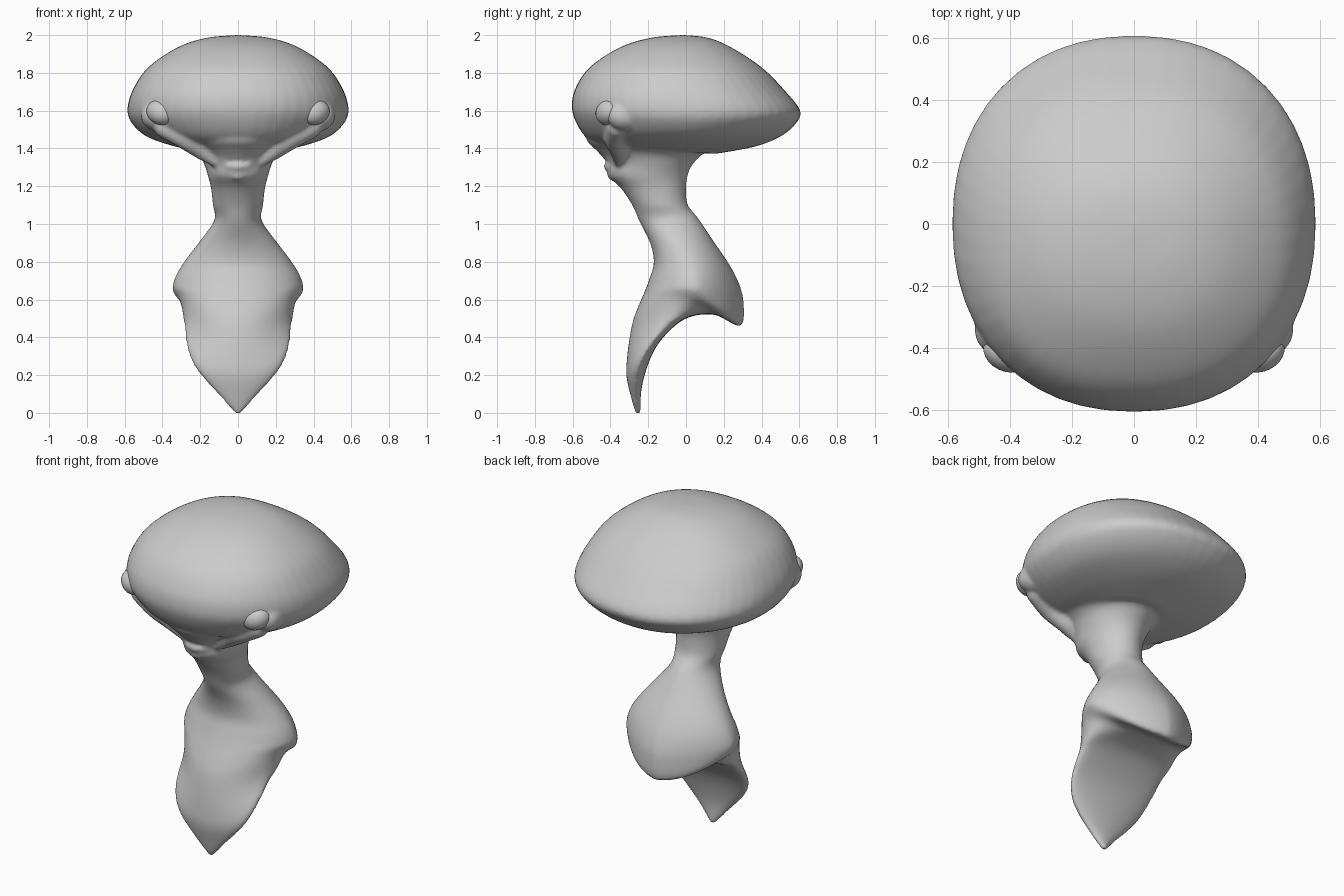
import bpy, bmesh
from math import sin, cos, pi, exp, copysign
from mathutils import Matrix, Vector, Euler

if "Cube" in bpy.data.objects:
    bpy.data.objects.remove(bpy.data.objects["Cube"])

bm = bmesh.new()


def spline(rows, steps=5):
    # Catmull-Rom through rows of numbers
    out = []
    for i in range(len(rows) - 1):
        a, b, c, d = (rows[max(0, min(len(rows) - 1, i + k))] for k in (-1, 0, 1, 2))
        for s in range(steps):
            t = s / steps
            out.append([0.5 * (2*q + (r-p)*t + (2*p-5*q+4*r-u)*t*t + (3*q-p-3*r+u)*t**3)
                        for p, q, r, u in zip(a, b, c, d)])
    return out + [list(rows[-1])]


def bump(z, mid, width):
    return exp(-((z - mid) / width) ** 2)


def loft(rows, n=48):
    # row: front y, front z, back y, back z, half width
    rings = []
    for fy, fz, by, bz, w in spline(rows):
        shift = .65 * bump(fz, .37, .16)          # flap rim sits towards the back
        lift = .11 * bump(fz, .56, .08)           # shoulder rim rises at the sides
        back = 2 - .5 * bump(fz, .62, .2)         # back of the bust is pointed
        ring = []
        for k in range(n):
            a = 2 * pi * k / n
            s, c = sin(a), cos(a)
            e = 2 / (2.2 if fz > 1.65 else 2 + .2 * bump(fz, 1.65, .15)) if c > 0 or fz > 1 else 2 / back
            x = copysign(abs(s) ** e, s)
            u = (1 - copysign(abs(c) ** e, c)) / 2
            u += shift * u * (1 - u)
            ring.append(bm.verts.new((max(w, .003) * x, fy + (by-fy)*u, fz + (bz-fz)*u + lift*x*x)))
        rings.append(ring)
    for r, q in zip(rings, rings[1:]):
        for k in range(n):
            bm.faces.new((r[k], r[(k+1) % n], q[(k+1) % n], q[k]))
    bm.faces.new(rings[0][::-1])
    bm.faces.new(rings[-1])


def blob(loc, size, rot=(0, 0, 0), target=None):
    m = Matrix.LocRotScale(Vector(loc), Euler(rot), Vector(size))
    bmesh.ops.create_uvsphere(target or bm, u_segments=24, v_segments=16, radius=1, matrix=m)


def ridge(*points):
    # mirrored fleshy ridge as a chain of overlapping balls: x, y, z, radius
    for x, y, z, r in spline(points, 6):
        for s in (1, -1):
            blob((s * x, y, z), (r, r, r))


# domed cranium
loft([(-.03, 2.0, .0, 2.0, .01), (-.19, 1.985, .12, 1.985, .17), (-.35, 1.935, .24, 1.935, .32),
      (-.51, 1.83, .40, 1.83, .475), (-.585, 1.72, .52, 1.71, .555),
      (-.605, 1.63, .605, 1.6, .585), (-.59, 1.555, .58, 1.53, .568), (-.54, 1.47, .50, 1.463, .49),
      (-.47, 1.42, .365, 1.41, .35), (-.36, 1.40, .16, 1.372, .2)])

# face and neck
neck = [(-.5, 1.6, .15, 1.6, .38), (-.53, 1.46, .14, 1.42, .29), (-.475, 1.39, .075, 1.36, .21),
        (-.42, 1.33, .025, 1.30, .178), (-.415, 1.26, .005, 1.24, .158), (-.345, 1.19, .0, 1.18, .142),
        (-.285, 1.1, .01, 1.1, .133), (-.245, 1.01, .065, 1.03, .125)]
# bust with its pointed front flap
bust = [(-.19, .90, .145, .91, .205), (-.17, .80, .22, .80, .285), (-.19, .72, .275, .70, .335),
        (-.22, .64, .305, .59, .348), (-.25, .57, .29, .46, .33), (-.28, .49, .15, .52, .298),
        (-.30, .39, .0, .50, .284), (-.313, .28, -.12, .40, .272), (-.315, .19, -.19, .285, .225),
        (-.29, .08, -.235, .13, .11), (-.265, -.01, -.24, .0, .012)]
loft(neck + bust)

# eye sockets and jaw-hinge bumps
for s in (1, -1):
    blob((s*.425, -.31, 1.575), (.085, .115, .085), (0, 0, s*.4))
    blob((s*.165, -.175, 1.385), (.04, .04, .04))

# cheek ridges
ridge((.39, -.365, 1.51, .055), (.28, -.375, 1.455, .06), (.19, -.355, 1.39, .05), (.12, -.355, 1.33, .028))
# lips
ridge((.0, -.425, 1.365, .022), (.06, -.405, 1.358, .022), (.115, -.355, 1.325, .018))
ridge((.0, -.42, 1.305, .02), (.05, -.40, 1.308, .02), (.10, -.355, 1.32, .014))
# chin fold
ridge((.0, -.40, 1.25, .018), (.06, -.37, 1.262, .018), (.11, -.32, 1.29, .014))

mesh = bpy.data.meshes.new("alien_bust")
bmesh.ops.recalc_face_normals(bm, faces=bm.faces)
bm.to_mesh(mesh)
body = bpy.data.objects.new("alien_bust", mesh)
bpy.context.collection.objects.link(body)

# fuse everything into one soft skin
rm = body.modifiers.new("fuse", 'REMESH')
rm.mode = 'VOXEL'
rm.voxel_size = .011
rm.use_smooth_shade = True
sm = body.modifiers.new("soften", 'SMOOTH')
sm.factor = .5
sm.iterations = 9

# eyeballs
eb = bmesh.new()
for s in (1, -1):
    blob((s*.41, -.415, 1.59), (.08, .06, .064), (0, -s*.35, s*.45), eb)
for f in eb.faces:
    f.smooth = True
em = bpy.data.meshes.new("eyes")
eb.to_mesh(em)
bpy.context.collection.objects.link(bpy.data.objects.new("eyes", em))
